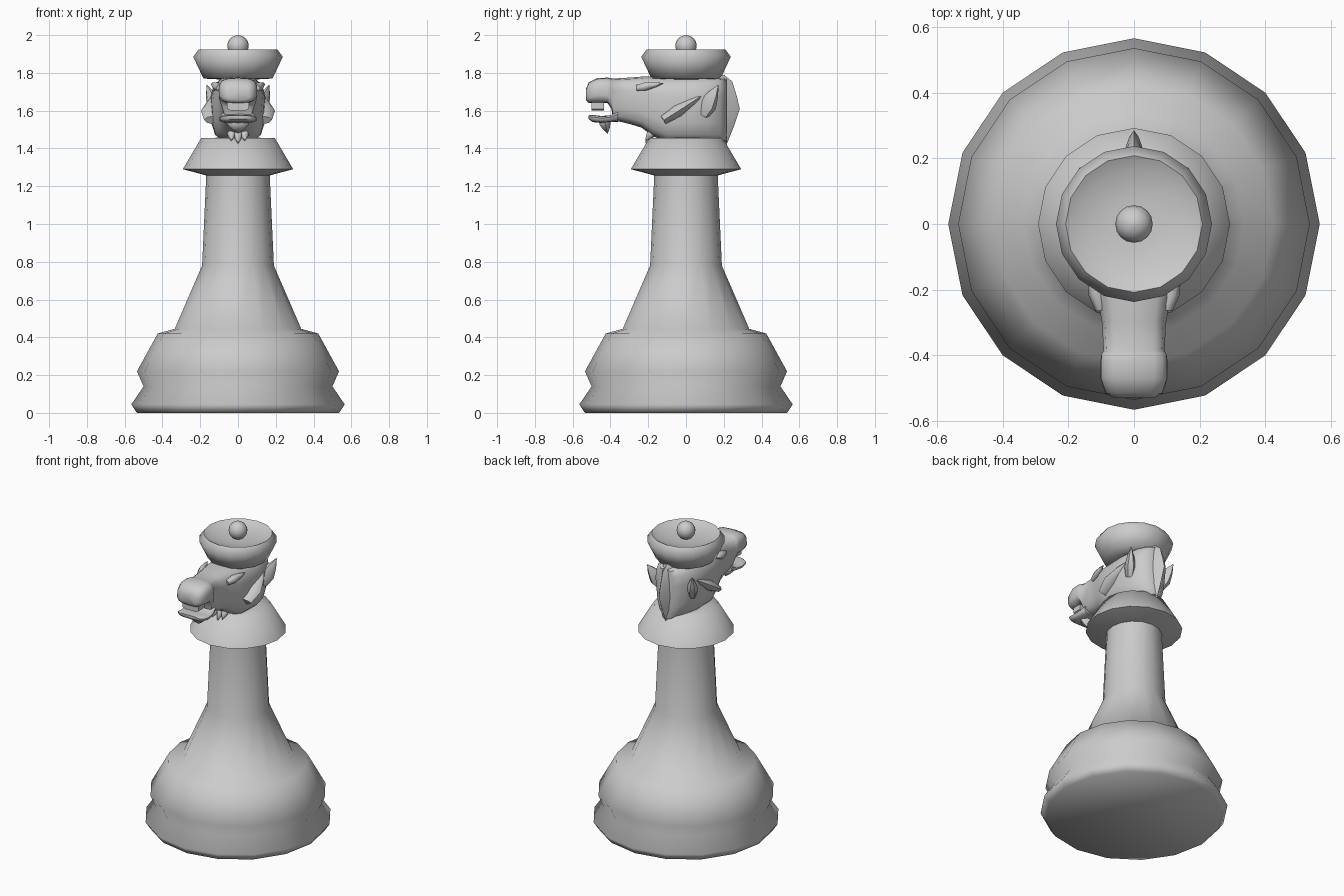
import bpy, bmesh, math
from mathutils import Vector

if "Cube" in bpy.data.objects:
    bpy.data.objects.remove(bpy.data.objects["Cube"])


def loft(name, rings, angle=50, close=False):
    """Skin a list of equal-length point rings; cap both ends."""
    bm = bmesh.new()
    vr = [[bm.verts.new(p) for p in r] for r in rings]
    n = len(vr[0])
    for a, b in zip(vr, vr[1:]):
        for i in range(n):
            j = (i + 1) % n
            bm.faces.new((a[i], a[j], b[j], b[i]))
    bm.faces.new(vr[0])
    bm.faces.new(vr[-1])
    bmesh.ops.recalc_face_normals(bm, faces=bm.faces)
    me = bpy.data.meshes.new(name)
    bm.to_mesh(me)
    bm.free()
    ob = bpy.data.objects.new(name, me)
    bpy.context.collection.objects.link(ob)
    bpy.ops.object.select_all(action='DESELECT')
    ob.select_set(True)
    bpy.context.view_layer.objects.active = ob
    bpy.ops.object.shade_smooth_by_angle(angle=math.radians(angle))
    return ob


def turned(name, profile, n=16, angle=75):
    """Lathe a (radius, z) profile around z."""
    ts = [2 * math.pi * i / n for i in range(n)]
    return loft(name, [[(r * math.cos(t), r * math.sin(t), z) for t in ts]
                       for r, z in profile], angle)


def section(y, z0, z1, wb, wt, n=14, p=0.6):
    """Rounded-box cross-section at y; wb / wt are lower / upper half widths."""
    pts = []
    for i in range(n):
        t = 2 * math.pi * (i + 0.5) / n
        c, s = math.cos(t), math.sin(t)
        v = math.copysign(abs(s) ** p, s)
        w = wb + (wt - wb) * (v + 1) / 2
        pts.append((w * math.copysign(abs(c) ** p, c), y,
                    (z0 + z1) / 2 + v * (z1 - z0) / 2))
    return pts


def spike(name, base, tip, rx, ry, n=6):
    """Tapered tuft from a base point to a tip."""
    b, t = Vector(base), Vector(tip)
    q = (t - b).to_track_quat('Z', 'Y')
    rings = []
    for f, k in ((0, 0.7), (0.35, 1), (0.7, 0.6), (1, 0.04)):
        rings.append([b.lerp(t, f) + q @ Vector((rx * k * math.cos(a), ry * k * math.sin(a), 0))
                      for a in (2 * math.pi * i / n for i in range(n))])
    return loft(name, rings, 60)


# Turned pedestal and collar
turned("pedestal", [(0.535, 0), (0.565, 0.045), (0.50, 0.14), (0.535, 0.22), (0.425, 0.42),
                    (0.335, 0.445), (0.19, 0.78), (0.167, 1.28)])
turned("collar", [(0.16, 1.255), (0.292, 1.29), (0.195, 1.455), (0.1, 1.457)])

# Crown with shallow dish and ball finial
turned("crown", [(0.09, 1.765), (0.183, 1.77), (0.237, 1.885), (0.208, 1.925), (0.17, 1.905),
                 (0.08, 1.892), (0.02, 1.892)])
ball = [(0.057 * math.sin(a), 1.943 - 0.057 * math.cos(a))
        for a in (math.pi * (i + 0.1) / 8.2 for i in range(9))]
turned("finial", ball)

# Horse head: snout, cheeks and neck in one skin
head = [(-0.53, 1.655, 1.715, 0.06, 0.06), (-0.515, 1.64, 1.75, 0.09, 0.085),
        (-0.47, 1.64, 1.772, 0.105, 0.10), (-0.415, 1.64, 1.775, 0.105, 0.10),
        (-0.395, 1.61, 1.772, 0.10, 0.10), (-0.385, 1.55, 1.77, 0.08, 0.10),
        (-0.30, 1.53, 1.775, 0.085, 0.105), (-0.235, 1.51, 1.78, 0.10, 0.115),
        (-0.175, 1.465, 1.78, 0.115, 0.14), (-0.10, 1.43, 1.78, 0.135, 0.145),
        (0.03, 1.43, 1.78, 0.14, 0.15), (0.12, 1.43, 1.78, 0.11, 0.14),
        (0.18, 1.43, 1.775, 0.075, 0.11), (0.215, 1.43, 1.77, 0.03, 0.06)]
loft("horse_head", [section(*s) for s in head])

# Lower jaw, teeth and beard
jaw = [(-0.515, 1.555, 1.575, 0.06, 0.07), (-0.495, 1.54, 1.578, 0.09, 0.10),
       (-0.45, 1.535, 1.572, 0.095, 0.105), (-0.40, 1.54, 1.575, 0.09, 0.10),
       (-0.36, 1.54, 1.60, 0.08, 0.09)]
loft("lower_jaw", [section(*s) for s in jaw])
loft("upper_teeth", [section(y, 1.60, 1.66, 0.06, 0.06, 8, 0.4) for y in (-0.50, -0.435)])
spike("beard", (0, -0.435, 1.56), (0, -0.415, 1.48), 0.06, 0.035)

# Mane ridge down the back of the neck
mane = [(1.79, 0.20), (1.755, 0.245), (1.68, 0.268), (1.61, 0.285), (1.52, 0.255), (1.42, 0.215)]
loft("mane", [[(-0.06, 0.14, z), (0.06, 0.14, z), (0.014, y - 0.02, z), (0, y, z),
               (-0.014, y - 0.02, z)] for z, y in mane], 40)

# Ears, cheek bones and nostril bulges on both sides
for side, s in (("left", 1), ("right", -1)):
    spike(side + "_ear", (s * 0.11, 0.09, 1.58), (s * 0.165, 0.17, 1.735), 0.035, 0.05)
    spike(side + "_cheek", (s * 0.13, -0.12, 1.55), (s * 0.12, 0.10, 1.69), 0.07, 0.035, 8)
    spike(side + "_brow", (s * 0.10, -0.26, 1.72), (s * 0.14, -0.12, 1.745), 0.025, 0.025)

# Short tufts where the chest meets the collar
for x, z in ((-0.035, 1.44), (0, 1.425), (0.035, 1.44)):
    spike("chest_tuft", (x, -0.17, 1.50), (x, -0.215, z), 0.025, 0.025)
